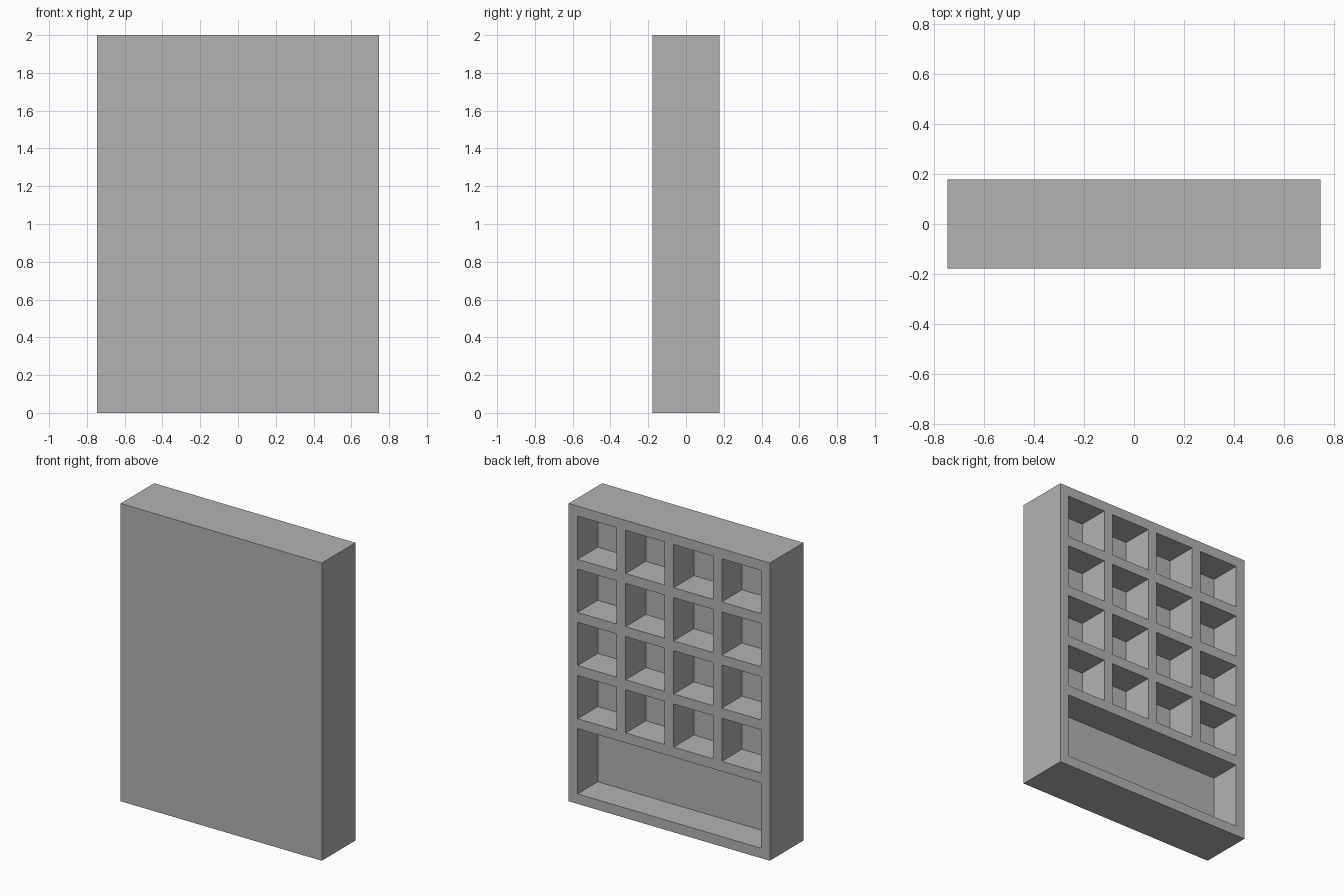
import bpy
import bmesh

cube = bpy.data.objects.get("Cube")
if cube:
    bpy.data.objects.remove(cube, do_unlink=True)

WIDTH, DEPTH, HEIGHT = 1.495, 0.356, 2.0
WALL = 0.067                      # frame and divider thickness
POCKET_DEPTH = DEPTH * 0.6
COLUMNS, ROWS = 4, 4
CELL = (WIDTH - WALL * (COLUMNS + 1)) / COLUMNS
PITCH = CELL + WALL


def make_material(name, value):
    mat = bpy.data.materials.new(name)
    mat.use_nodes = True
    color = (value, value, value, 1)
    mat.diffuse_color = color
    mat.node_tree.nodes["Principled BSDF"].inputs["Base Color"].default_value = color
    return mat


# Grid lines of the open side: wall, gap, wall, gap ...
xs = [-WIDTH / 2]
for _ in range(COLUMNS):
    xs += [xs[-1] + WALL, xs[-1] + PITCH]
xs.append(WIDTH / 2)

tray_top = HEIGHT - WALL - ROWS * PITCH
zs = [0, WALL, tray_top]
for _ in range(ROWS):
    zs += [zs[-1] + WALL, zs[-1] + PITCH]
zs.append(HEIGHT)

# Open side as a sheet of faces
bm = bmesh.new()
verts = [[bm.verts.new((x, DEPTH / 2, z)) for z in zs] for x in xs]
cells, tray = [], []
for i in range(len(xs) - 1):
    for j in range(len(zs) - 1):
        face = bm.faces.new((verts[i][j], verts[i][j + 1],
                             verts[i + 1][j + 1], verts[i + 1][j]))
        if j == 1 and 0 < i < len(xs) - 2:
            tray.append(face)
        elif i % 2 and j % 2:
            cells.append(face)

# Outer walls and the closed front
rim = [e for e in bm.edges if e.is_boundary]
walls = bmesh.ops.extrude_edge_only(bm, edges=rim)["geom"]
front_verts = [g for g in walls if isinstance(g, bmesh.types.BMVert)]
bmesh.ops.translate(bm, verts=front_verts, vec=(0, -DEPTH, 0))
bmesh.ops.holes_fill(bm, edges=[e for e in bm.edges if e.is_boundary], sides=0)


# Square pockets and the long bottom tray
def sink(faces):
    geom = bmesh.ops.extrude_face_region(bm, geom=faces)["geom"]
    moved = [g for g in geom if isinstance(g, bmesh.types.BMVert)]
    bmesh.ops.translate(bm, verts=moved, vec=(0, -POCKET_DEPTH, 0))
    bmesh.ops.delete(bm, geom=[f for f in faces if f.is_valid], context="FACES")


for face in cells:
    sink([face])
sink(tray)

# Drop stray geometry and merge flat neighbours
bmesh.ops.delete(bm, geom=[e for e in bm.edges if not e.link_faces], context="EDGES")
bmesh.ops.delete(bm, geom=[v for v in bm.verts if not v.link_edges], context="VERTS")
bmesh.ops.recalc_face_normals(bm, faces=bm.faces)
bmesh.ops.dissolve_limit(bm, angle_limit=0.01, verts=bm.verts, edges=bm.edges)

mesh = bpy.data.meshes.new("compartment_case")
bm.to_mesh(mesh)
bm.free()
mesh.materials.append(make_material("plain_grey", 0.45))
case = bpy.data.objects.new("compartment_case", mesh)
bpy.context.collection.objects.link(case)
